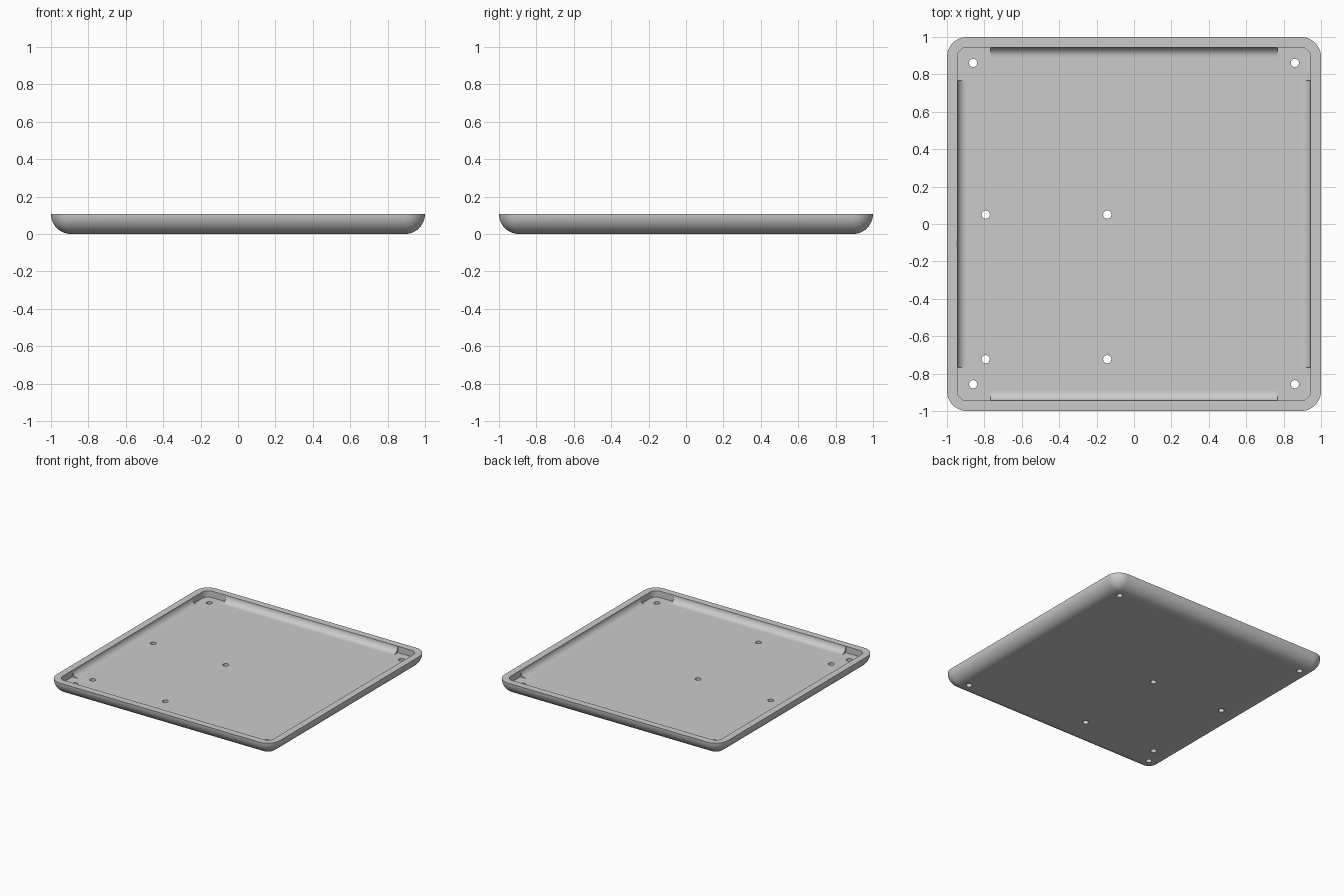
import bpy, bmesh, math
from mathutils import Matrix

if "Cube" in bpy.data.objects:
    bpy.data.objects.remove(bpy.data.objects["Cube"])

R = 0.107          # outer height, corner radius and bottom rounding
WALL = 0.055       # wall and floor thickness
INNER = 1 - WALL   # half width of the cavity
HOLE_R = 0.022

grey = bpy.data.materials.new("grey")
grey.diffuse_color = (0.6, 0.6, 0.6, 1)
grey.use_nodes = True
grey.node_tree.nodes["Principled BSDF"].inputs["Base Color"].default_value = grey.diffuse_color


def make_object(name, bm, smooth=True):
    bmesh.ops.remove_doubles(bm, verts=bm.verts[:], dist=1e-5)
    bmesh.ops.recalc_face_normals(bm, faces=bm.faces[:])
    mesh = bpy.data.meshes.new(name)
    bm.to_mesh(mesh)
    bm.free()
    obj = bpy.data.objects.new(name, mesh)
    bpy.context.collection.objects.link(obj)
    mesh.materials.append(grey)
    return obj


def shade(obj):
    bpy.ops.object.select_all(action='DESELECT')
    bpy.context.view_layer.objects.active = obj
    obj.select_set(True)
    bpy.ops.object.shade_smooth_by_angle(angle=math.radians(30))


def ring(bm, half, radius, z, steps=12):
    """Rounded square outline at height z."""
    verts = []
    for q in range(4):
        mid = math.pi / 4 + q * math.pi / 2
        cx = math.copysign(half - radius, math.cos(mid))
        cy = math.copysign(half - radius, math.sin(mid))
        for i in range(steps + 1):
            a = (q + i / steps) * math.pi / 2
            verts.append(bm.verts.new((cx + radius * math.cos(a), cy + radius * math.sin(a), z)))
    return verts


# Tray: rounded underside, flat rim, straight cavity wall, floor
bm = bmesh.new()
rings = []
for i in range(13):
    t = i / 12 * math.pi / 2
    s = max(R * math.sin(t), 1e-7)
    rings.append(ring(bm, 1 - R + s, s, R - R * math.cos(t)))
rings.append(ring(bm, INNER, WALL, R))
rings.append(ring(bm, INNER, WALL, WALL))
for a, b in zip(rings, rings[1:]):
    for i in range(len(a)):
        j = (i + 1) % len(a)
        bm.faces.new((a[i], a[j], b[j], b[i]))
bm.faces.new(rings[0])
bm.faces.new(rings[-1])
tray = make_object("tray", bm)

# Screw holes: four at the corners, four in an off-centre mount pattern
holes = [(x, y) for x in (-0.86, 0.86) for y in (-0.857, 0.861)]
holes += [(x, y) for x in (-0.793, -0.143) for y in (-0.723, 0.05)]
bm = bmesh.new()
for x, y in holes:
    bmesh.ops.create_cone(bm, cap_ends=True, segments=32, radius1=HOLE_R, radius2=HOLE_R,
                          depth=0.3, matrix=Matrix.Translation((x, y, 0)))
cutter = make_object("hole_cutter", bm)
cutter.hide_render = True
mod = tray.modifiers.new("holes", 'BOOLEAN')
mod.operation = 'DIFFERENCE'
mod.solver = 'EXACT'
mod.object = cutter
bpy.context.view_layer.objects.active = tray
bpy.ops.object.modifier_apply(modifier=mod.name)
bpy.data.objects.remove(cutter)
shade(tray)

# Concave fillets between floor and wall, stopping short of the corners
F = R - WALL
profile = [(INNER, WALL)]
for i in range(13):
    a = i / 12 * math.pi / 2
    profile.append((INNER - F + F * math.sin(a), R - F * math.cos(a)))
for k, side in enumerate(("right", "back", "left", "front")):
    bm = bmesh.new()
    ends = [[bm.verts.new((x, y, z)) for x, z in profile] for y in (-0.768, 0.768)]
    for e in ends:
        bm.faces.new(e)
    for i in range(len(profile)):
        j = (i + 1) % len(profile)
        bm.faces.new((ends[0][i], ends[0][j], ends[1][j], ends[1][i]))
    bm.transform(Matrix.Rotation(k * math.pi / 2, 4, 'Z'))
    shade(make_object(side + "_inner_fillet", bm))
